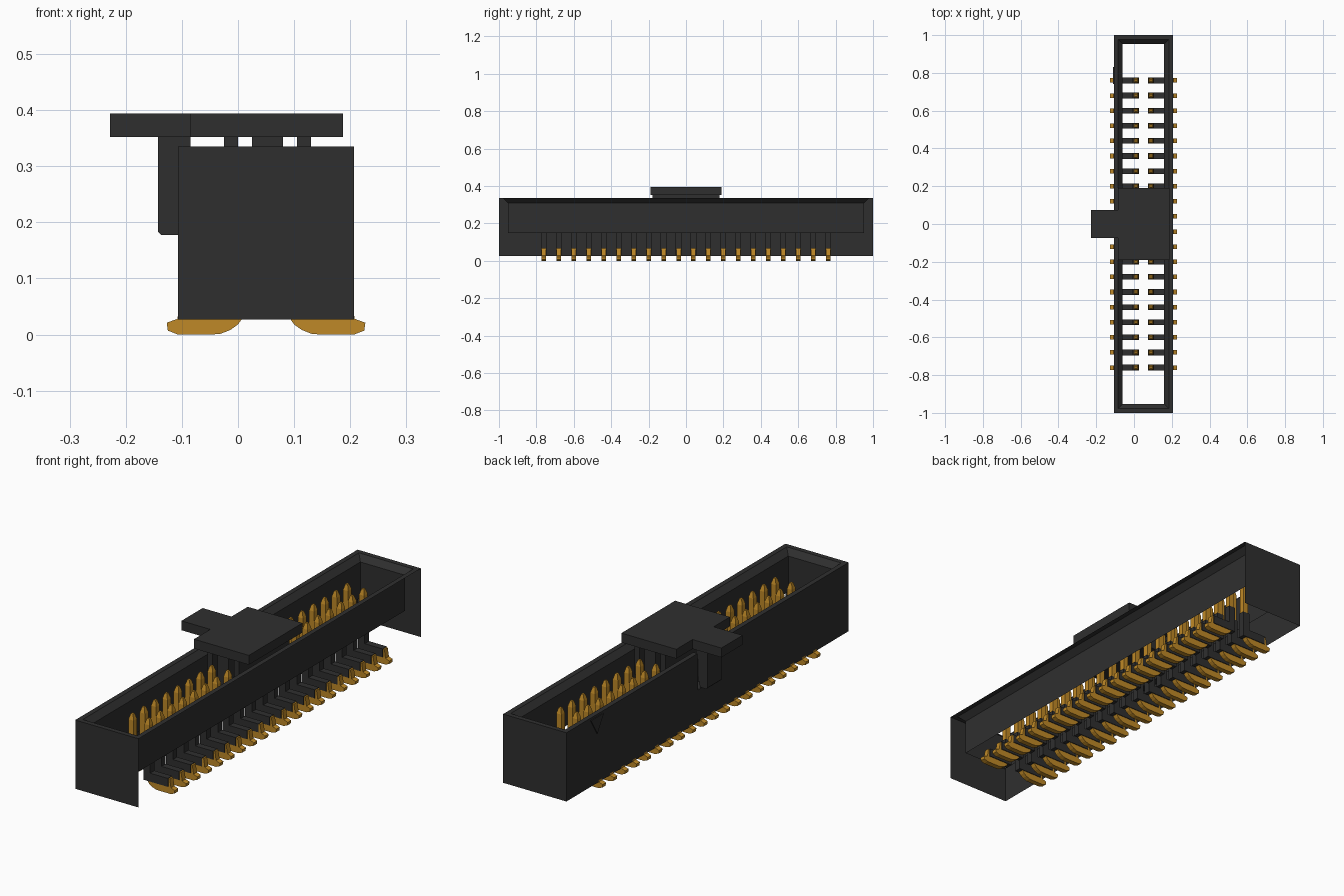
import bpy, bmesh
from mathutils import Vector

cube = bpy.data.objects.get("Cube")
if cube:
    bpy.data.objects.remove(cube, do_unlink=True)


def material(name, color):
    m = bpy.data.materials.new(name)
    m.use_nodes = True
    m.diffuse_color = (*color, 1)
    m.node_tree.nodes["Principled BSDF"].inputs["Base Color"].default_value = (*color, 1)
    return m


BLACK = material("black plastic", (0.028, 0.028, 0.028))
GOLD = material("gold metal", (0.52, 0.25, 0.02))

MID = 0.05       # centre line of the housing in x
PITCH = 0.08     # pin spacing
ROWS = 20
NOTCH = 0.07     # half width of the key notch
SILL = 0.17      # height of the notch bottom


def finish(name, bm, mat, recalc=True):
    if recalc:
        bmesh.ops.recalc_face_normals(bm, faces=bm.faces)
    mesh = bpy.data.meshes.new(name)
    bm.to_mesh(mesh)
    bm.free()
    mesh.materials.append(mat)
    ob = bpy.data.objects.new(name, mesh)
    bpy.context.collection.objects.link(ob)
    return ob


def add_box(bm, lo, hi):
    lo, hi = Vector(lo), Vector(hi)
    verts = bmesh.ops.create_cube(bm, size=1)["verts"]
    for v in verts:
        v.co = (lo + hi) / 2 + v.co * (hi - lo)
    return verts


def box(name, lo, hi, mat):
    bm = bmesh.new()
    add_box(bm, lo, hi)
    return finish(name, bm, mat)


def extrude_y(name, profile, y0, y1, mat):
    # Solid from an x-z profile, drawn out along y
    bm = bmesh.new()
    face = bm.faces.new([bm.verts.new((x, y0, z)) for x, z in profile])
    new = bmesh.ops.extrude_face_region(bm, geom=[face])["geom"]
    for v in new:
        if isinstance(v, bmesh.types.BMVert):
            v.co.y = y1
    return finish(name, bm, mat)


def repeat_rows(ob):
    arr = ob.modifiers.new("rows", "ARRAY")
    arr.count = ROWS
    arr.use_relative_offset = False
    arr.use_constant_offset = True
    arr.constant_offset_displace = (0, PITCH, 0)


# Housing: hollow shell with a bevelled rim, open below and along the +x outside
bm = bmesh.new()
loops = []
for inset, z in ((0, 0.027), (0, 0.335), (0.022, 0.335), (0.047, 0.31), (0.047, 0.15)):
    hx, hy = 0.157 - inset, 1 - inset
    loops.append([bm.verts.new((MID + sx * hx, sy * hy, z))
                  for sx, sy in ((-1, -1), (1, -1), (1, 1), (-1, 1))])
for level, (a, b) in enumerate(zip(loops, loops[1:])):
    for i in range(4):
        if level == 0 and i == 1:
            continue
        j = (i + 1) % 4
        bm.faces.new((a[i], a[j], b[j], b[i]))
# Key notch in the -x wall
for co, no in (((0, NOTCH, 0), (0, 1, 0)), ((0, -NOTCH, 0), (0, 1, 0)), ((0, 0, SILL), (0, 0, 1))):
    bmesh.ops.bisect_plane(bm, geom=bm.verts[:] + bm.edges[:] + bm.faces[:],
                           plane_co=co, plane_no=no)
cut = []
for f in bm.faces:
    c = f.calc_center_median()
    if c.x < -0.05 and abs(c.y) < NOTCH and c.z > SILL:
        cut.append(f)
bmesh.ops.delete(bm, geom=cut, context="FACES")
finish("housing", bm, BLACK, recalc=False)

# Notch lining
for s, side in ((-1, "front"), (1, "back")):
    box("notch_cheek_" + side, (-0.106, s * NOTCH - 0.002, SILL),
        (-0.061, s * NOTCH + 0.002, 0.31), BLACK)
box("notch_sill", (-0.106, -NOTCH, SILL - 0.004), (-0.061, NOTCH, SILL), BLACK)

# First-pin triangle on the -x wall
bm = bmesh.new()
tri = bm.faces.new([bm.verts.new((-0.107, y, z))
                    for y, z in ((0.74, 0.325), (0.83, 0.325), (0.785, 0.25))])
for g in bmesh.ops.extrude_face_region(bm, geom=[tri])["geom"]:
    if isinstance(g, bmesh.types.BMVert):
        g.co.x -= 0.004
finish("first_pin_mark", bm, BLACK)

# Two mirrored columns of pins; d is the distance outward from the centre line
y_first = -PITCH * (ROWS - 1) / 2
for s, side in ((-1, "right"), (1, "left")):
    px = MID + s * PITCH / 2

    # Contact post with a tapered tip
    bm = bmesh.new()
    half = 0.0125
    add_box(bm, (px - half, y_first - half, 0.13), (px + half, y_first + half, 0.28))
    top = max(bm.faces, key=lambda f: f.calc_center_median().z)
    tip = bmesh.ops.extrude_face_region(bm, geom=[top])["geom"]
    bmesh.ops.delete(bm, geom=[top], context="FACES_ONLY")
    for v in [g for g in tip if isinstance(g, bmesh.types.BMVert)]:
        v.co.x = px + (v.co.x - px) * 0.45
        v.co.y = y_first + (v.co.y - y_first) * 0.45
        v.co.z = 0.305
    repeat_rows(finish("contact_pins_" + side, bm, GOLD))

    # Dark lower post
    repeat_rows(box("pin_sleeves_" + side, (px - 0.017, y_first - 0.015, 0.03),
                    (px + 0.017, y_first + 0.015, 0.15), BLACK))

    # Dark arm lying on top of the foot
    a, b = sorted((MID + s * 0.055, MID + s * 0.145))
    repeat_rows(box("foot_arms_" + side, (a, y_first - 0.015, 0.03),
                    (b, y_first + 0.015, 0.068), BLACK))

    # Curved gold solder foot
    foot = [(0.04, 0.032), (0.05, 0.018), (0.064, 0.008), (0.082, 0.001), (0.1, 0),
            (0.157, 0), (0.175, 0.007), (0.177, 0.021), (0.158, 0.028),
            (0.152, 0.066), (0.145, 0.066), (0.145, 0.032)]
    repeat_rows(extrude_y("solder_feet_" + side, [(MID + s * d, z) for d, z in foot],
                          y_first - 0.012, y_first + 0.012, GOLD))

# Pick-up cap with its side tab
box("cap_plate", (-0.085, -0.19, 0.352), (0.187, 0.19, 0.394), BLACK)
box("cap_tab", (-0.228, -0.075, 0.352), (-0.085, 0.075, 0.394), BLACK)

# Gripping ribs under the cap
for name, x0, x1 in (("right", -0.025, 0), ("middle", 0.025, 0.08), ("left", 0.105, 0.13)):
    box("cap_rib_" + name, (x0, -0.18, 0.22), (x1, 0.18, 0.354), BLACK)

# Latch hanging outside the notch, rounded at its foot
latch = [(-0.143, 0.354), (-0.143, 0.184), (-0.136, 0.177), (-0.107, 0.177),
         (-0.1, 0.2), (-0.085, 0.31), (-0.085, 0.354)]
extrude_y("cap_latch", latch, -0.052, 0.052, BLACK)
